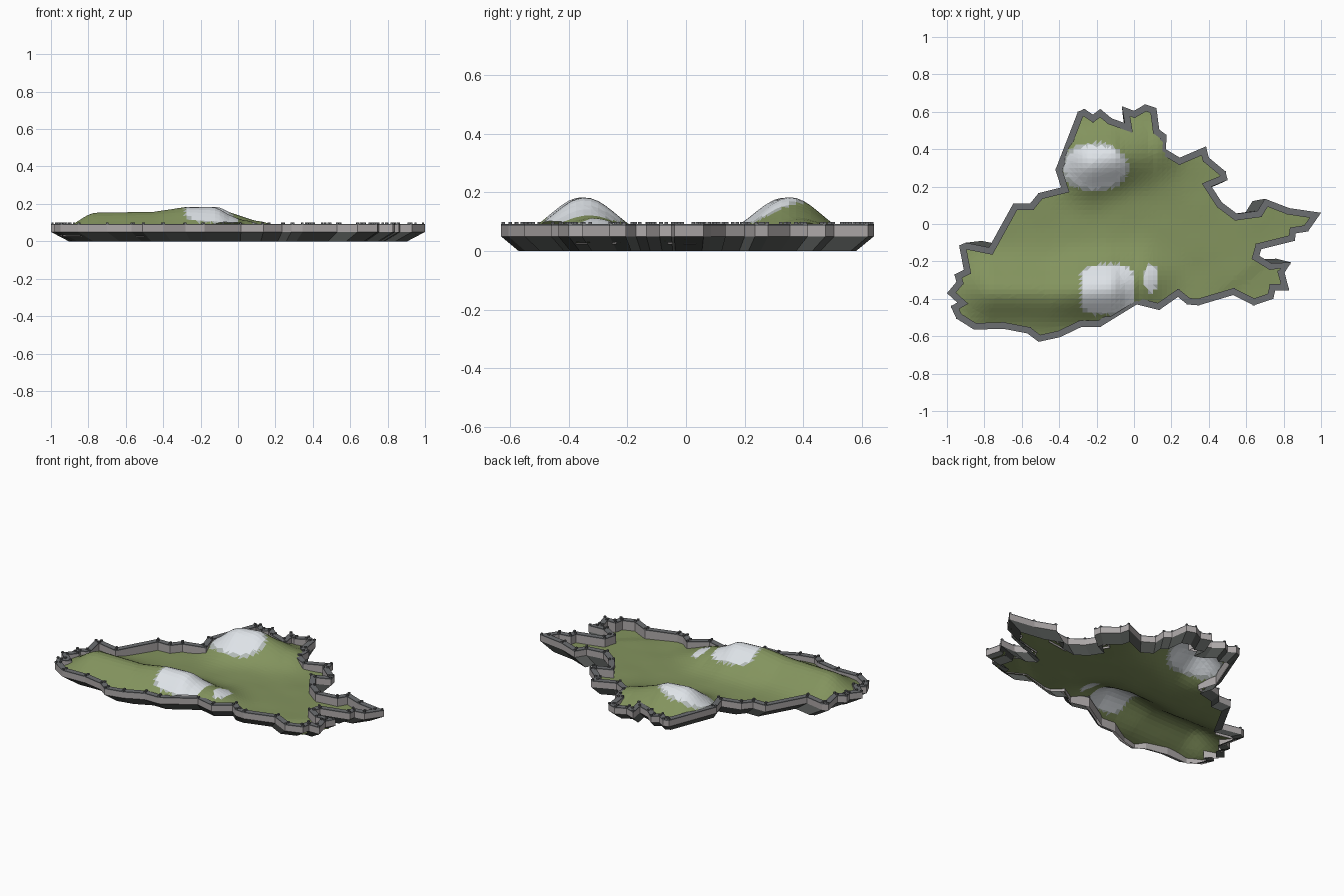
import bpy, bmesh, math
from mathutils import Vector, noise

if "Cube" in bpy.data.objects:
    bpy.data.objects.remove(bpy.data.objects["Cube"])


def material(name, srgb):
    m = bpy.data.materials.new(name)
    m.diffuse_color = [(c / 255) ** 2.2 for c in srgb] + [1]
    m.use_nodes = True
    m.node_tree.nodes["Principled BSDF"].inputs["Base Color"].default_value = m.diffuse_color
    return m


GRASS = material("grass green", (130, 146, 94))
SNOW = material("snow white", (222, 227, 232))
FROST = material("frosted grey", (176, 183, 180))
STONE = material("wall stone", (172, 167, 167))
CAP = material("cap grey", (108, 110, 112))
ROCK = material("dark rock", (84, 87, 85))

# island outline, clockwise seen from above
OUTLINE = [
    (-.30, .60), (-.265, .615), (-.22, .585), (-.18, .615), (-.12, .565), (-.05, .54), (-.065, .63),
    (0, .605), (.06, .64), (.12, .62), (.135, .505), (.175, .475), (.17, .40), (.245, .355),
    (.385, .415), (.40, .355), (.49, .28), (.50, .235), (.415, .20), (.47, .115), (.55, .055),
    (.66, .07), (.70, .135), (.83, .085), (1, .06), (.93, -.04), (.865, -.05), (.86, -.09),
    (.68, -.135), (.67, -.17), (.735, -.21), (.84, -.205), (.805, -.26), (.83, -.355),
    (.755, -.355), (.745, -.40), (.64, -.435), (.53, -.38), (.345, -.435), (.285, -.43),
    (.235, -.39), (.135, -.46), (.015, -.43), (-.18, -.55), (-.28, -.55), (-.395, -.605),
    (-.51, -.63), (-.57, -.585), (-.70, -.56), (-.855, -.565), (-.95, -.505), (-.98, -.44),
    (-.945, -.42), (-1, -.37), (-.95, -.31), (-.96, -.27), (-.91, -.245), (-.935, -.115),
    (-.90, -.10), (-.775, -.125), (-.645, .11), (-.555, .11), (-.51, .165), (-.39, .195), (-.42, .29)]
OUTER = [Vector(p) for p in reversed(OUTLINE)]


def inset(loop, d):
    """Offset a counter-clockwise loop inwards with limited mitres."""
    out = []
    for i, p in enumerate(loop):
        a = (p - loop[i - 1]).normalized()
        b = (loop[(i + 1) % len(loop)] - p).normalized()
        na, nb = Vector((-a.y, a.x)), Vector((-b.y, b.x))
        out.append(p + (na + nb) * d / max(1 + na.dot(nb), .5))
    return out


def finish(name, bm, mats, recalc=True):
    if recalc:
        bmesh.ops.recalc_face_normals(bm, faces=bm.faces)
    me = bpy.data.meshes.new(name)
    bm.to_mesh(me)
    bm.free()
    for m in mats:
        me.materials.append(m)
    ob = bpy.data.objects.new(name, me)
    bpy.context.collection.objects.link(ob)
    return ob


def strips(name, rings, mats, indices):
    """Join successive (loop, z) rings with bands of quads, one material index per band."""
    bm = bmesh.new()
    vs = [[bm.verts.new((p.x, p.y, z)) for p in loop] for loop, z in rings]
    n = len(vs[0])
    for lo, hi, mi in zip(vs, vs[1:], indices):
        for i in range(n):
            j = (i + 1) % n
            bm.faces.new((lo[i], lo[j], hi[j], hi[i])).material_index = mi
    return finish(name, bm, mats, False)


INNER = inset(OUTER, .035)

# rim wall with dark cap
strips("rim_wall",
       [(OUTER, .05), (OUTER, .086), (OUTER, .092), (INNER, .092), (INNER, .086), (INNER, .025)],
       [STONE, CAP], [0, 1, 1, 1, 0])

# rock skirt tapering towards the ground
strips("rock_skirt", [([p * .905 for p in OUTER], 0), (OUTER, .05)], [ROCK], [0])

# small posts on the wall corners
bm = bmesh.new()
for loop in (inset(OUTER, .006), inset(OUTER, .029)):
    for p in loop:
        made = bmesh.ops.create_cube(bm, size=1)["verts"]
        bmesh.ops.scale(bm, vec=(.012, .012, .009), verts=made)
        bmesh.ops.translate(bm, vec=(p.x, p.y, .0955), verts=made)
finish("wall_posts", bm, [CAP])

# mountain ridges: x, y, height above the plain
RIDGES = [[(-.75, -.36, .115), (-.45, -.37, .12), (-.28, -.355, .145), (-.14, -.345, .145), (.02, -.32, .075)],
          [(-.22, .335, .145), (-.12, .355, .145), (.09, .39, .07)]]
BASE = .035


def height(x, y):
    p, best = Vector((x, y)), 0
    for ridge in RIDGES:
        for a, b in zip(ridge, ridge[1:]):
            A, B = Vector(a[:2]), Vector(b[:2])
            t = max(0, min(1, (p - A).dot(B - A) / (B - A).length_squared))
            d = (p - A.lerp(B, t)).length
            best = max(best, (a[2] + (b[2] - a[2]) * t) * math.exp(-(d / .15) ** 2))
    # low plateau ending in a step towards the south-east
    step = max(0, min(1, (.62 - (.62 * x - .78 * y)) / .06))
    lumps = .004 * noise.noise(Vector((x * 6, y * 6, 3)))
    return BASE + best + .007 * step - .004 + lumps


# terrain: filled outline cut into a grid and raised
bm = bmesh.new()
ring = [bm.verts.new((p.x, p.y, 0)) for p in inset(OUTER, .018)]
edges = [bm.edges.new((ring[i - 1], ring[i])) for i in range(len(ring))]
bmesh.ops.triangle_fill(bm, edges=edges, use_beauty=True)
CELL = .025
for axis, reach in ((Vector((1, 0, 0)), 1), (Vector((0, 1, 0)), .65)):
    count = int(reach / CELL)
    for k in range(-count, count + 1):
        bmesh.ops.bisect_plane(bm, geom=bm.verts[:] + bm.edges[:] + bm.faces[:], dist=1e-5,
                               plane_co=axis * (k * CELL + .0007), plane_no=axis)
bmesh.ops.triangulate(bm, faces=bm.faces)
for v in bm.verts:
    v.co.z = height(v.co.x, v.co.y)

# snow patches: centre, half sizes and superellipse power
PATCHES = [(-.14, -.35, .15, .135, 4), (.09, -.29, .04, .08, 2), (-.21, .305, .18, .13, 2.2)]
for f in bm.faces:
    if f.normal.z < 0:
        f.normal_flip()
    c = f.calc_center_median()
    for x, y, rx, ry, k in PATCHES:
        if x < 0 and y < 0 and c.x > 0:
            continue
        r = abs((c.x - x) / rx) ** k + abs((c.y - y) / ry) ** k
        if r < 1:
            f.material_index = 1 if r < .75 else 2
finish("terrain", bm, [GRASS, SNOW, FROST], False)
